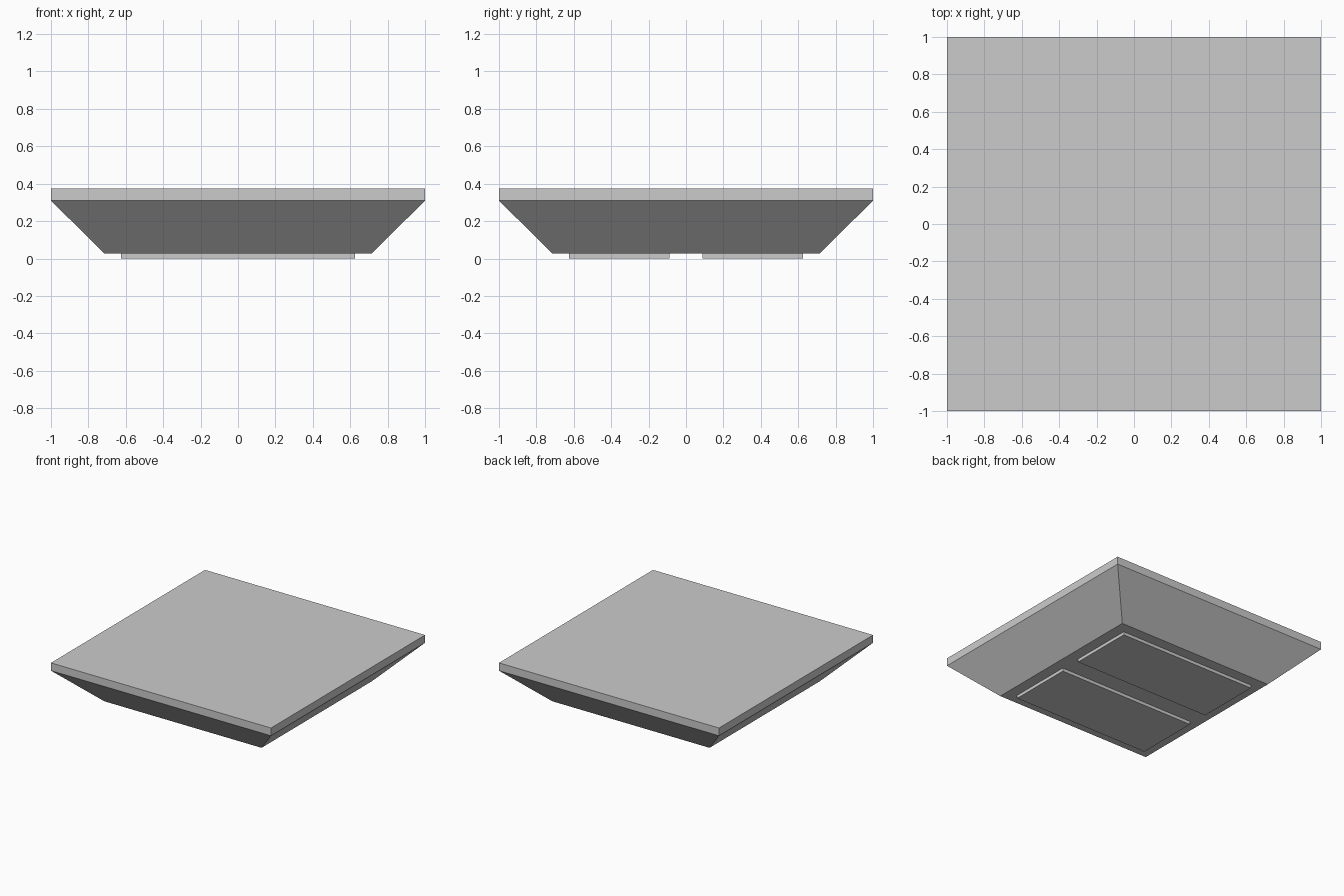
import bpy, bmesh

if "Cube" in bpy.data.objects:
    bpy.data.objects.remove(bpy.data.objects["Cube"])


def make_loft(name, rings, center_y=0.0):
    """Solid through stacked rectangles given as (half_x, half_y, z)."""
    bm = bmesh.new()
    loops = []
    for hx, hy, z in rings:
        corners = ((-1, -1), (1, -1), (1, 1), (-1, 1))
        loops.append([bm.verts.new((sx * hx, center_y + sy * hy, z)) for sx, sy in corners])
    bm.faces.new(loops[0][::-1])
    bm.faces.new(loops[-1])
    for low, high in zip(loops, loops[1:]):
        for i in range(4):
            j = (i + 1) % 4
            bm.faces.new((low[i], low[j], high[j], high[i]))
    bmesh.ops.recalc_face_normals(bm, faces=bm.faces[:])
    mesh = bpy.data.meshes.new(name)
    bm.to_mesh(mesh)
    bm.free()
    obj = bpy.data.objects.new(name, mesh)
    bpy.context.collection.objects.link(obj)
    return obj


# Tapered slab: sloped underside with a thin vertical rim on top
make_loft("tapered_slab", [(0.715, 0.715, 0.026), (1, 1, 0.31), (1, 1, 0.374)])

# Two shallow rectangular pads underneath
for name, side in (("front_pad", -1), ("back_pad", 1)):
    make_loft(name, [(0.625, 0.268, 0.0), (0.625, 0.268, 0.026)], side * 0.357)
